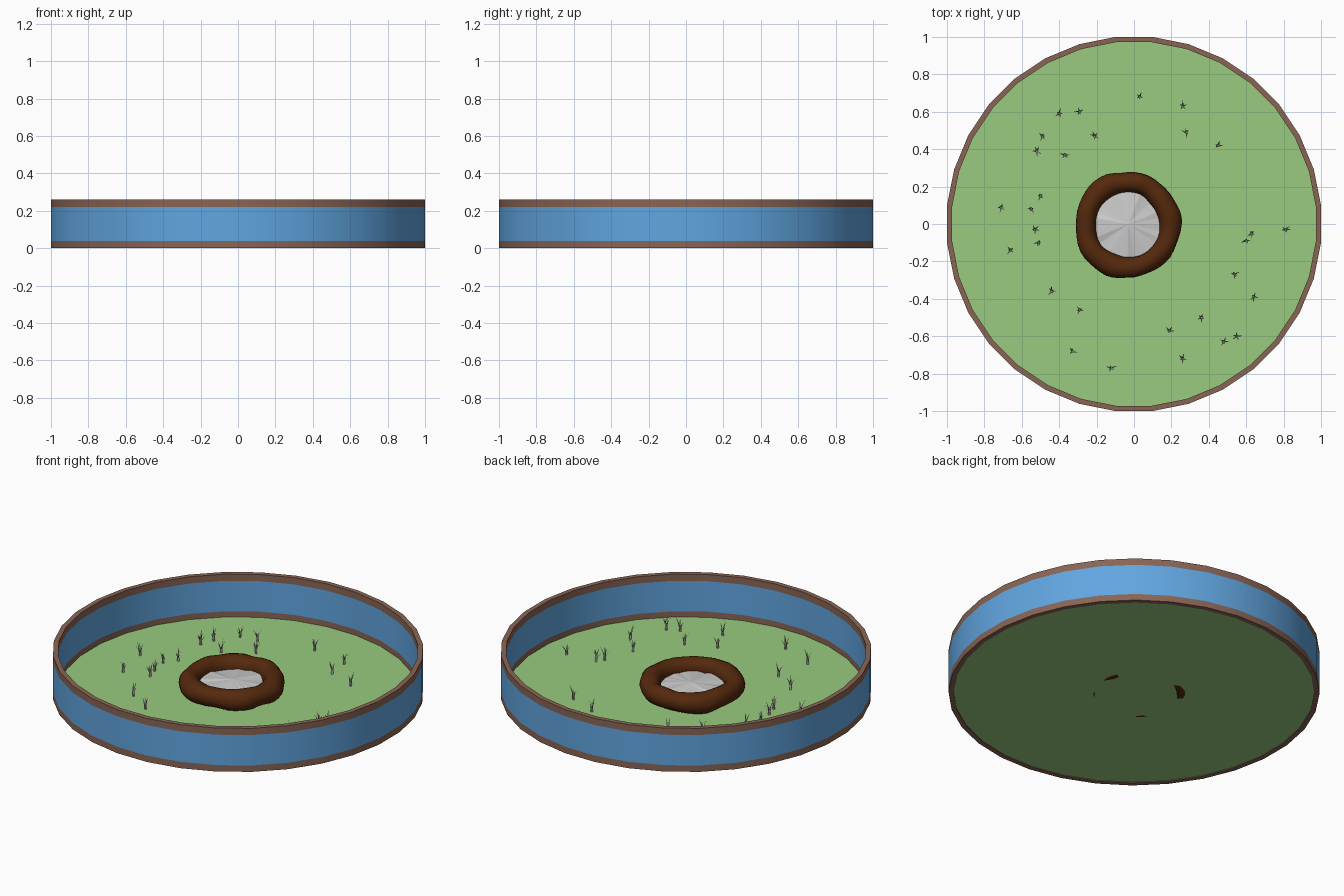
import bpy, bmesh, math, random
from mathutils import Vector, noise

if "Cube" in bpy.data.objects:
    bpy.data.objects.remove(bpy.data.objects["Cube"])

random.seed(4)
N = 32                              # sides of the enclosure
R = 1 / math.cos(math.pi / N)       # flat sides touch +-1


def material(name, rgb):
    m = bpy.data.materials.new(name)
    m.diffuse_color = (*rgb, 1)
    m.use_nodes = True
    m.node_tree.nodes["Principled BSDF"].inputs["Base Color"].default_value = m.diffuse_color
    return m


def make(name, verts, faces, mat=None, smooth=0):
    me = bpy.data.meshes.new(name)
    me.from_pydata(verts, [], faces)
    ob = bpy.data.objects.new(name, me)
    bpy.context.collection.objects.link(ob)
    if mat:
        me.materials.append(mat)
    if smooth:
        bpy.ops.object.select_all(action='DESELECT')
        ob.select_set(True)
        bpy.context.view_layer.objects.active = ob
        bpy.ops.object.shade_smooth_by_angle(angle=math.radians(smooth))
    return ob


def circle(r, z):
    return [(r * math.cos((i + .5) * math.tau / N),
             r * math.sin((i + .5) * math.tau / N), z) for i in range(N)]


def hoop(name, z0, z1, mat, r_in=.972, r_out=1.0):
    # square-section ring
    verts = []
    for r, z in ((r_in, z0), (r_out, z0), (r_out, z1), (r_in, z1)):
        verts += circle(r * R, z)
    faces = []
    for k in range(4):
        for i in range(N):
            j, m = (i + 1) % N, (k + 1) % 4
            faces.append((k * N + i, k * N + j, m * N + j, m * N + i))
    ob = make(name, verts, faces, mat, 30)
    bm = bmesh.new()
    bm.from_mesh(ob.data)
    bmesh.ops.recalc_face_normals(bm, faces=bm.faces)
    bm.to_mesh(ob.data)
    bm.free()


brown = material("rim_brown", (.25, .13, .09))
blue = material("wall_blue", (.12, .38, .75))
green = material("ground_green", (.32, .6, .21))
mud = material("mud_brown", (.09, .022, .004))

# Enclosure: lower rim, wall, upper rim
hoop("lower_rim", 0, .038, brown)
hoop("wall", .038, .22, blue)
hoop("upper_rim", .22, .26, brown)

# Flat ground
make("ground", circle(.975 * R, .004), [tuple(range(N))], green)

# Lumpy mud bank around the pool
MA, MI = 48, 14
cx, cy = -.035, -.003
verts, faces = [], []
for i in range(MA):
    a = math.tau * i / MA
    for k in range(MI):
        b = math.tau * k / MI
        d = Vector((math.cos(a), math.sin(a), 0))
        p = d * (.229 + .055 * math.cos(b)) + Vector((0, 0, .063 + .055 * math.sin(b)))
        out = d * math.cos(b) + Vector((0, 0, math.sin(b)))
        p += out * (.014 * noise.noise(p * 9 + Vector((3, 1, 7))) + .003)
        verts.append((p.x + cx, p.y + cy, max(p.z, .001)))
        i2, k2 = (i + 1) % MA, (k + 1) % MI
        faces.append((i * MI + k, i2 * MI + k, i2 * MI + k2, i * MI + k2))
make("mud_bank", verts, faces, mud, 60)

# Shallow rippled water cone inside the bank
verts = [(-.03, 0, .078)]
faces = []
for i in range(N):
    a = math.tau * i / N
    verts.append((cx + .21 * math.cos(a), cy + .21 * math.sin(a),
                  .056 + random.uniform(-.008, .008)))
    faces.append((0, i + 1, (i + 1) % N + 1))
make("pool_surface", verts, faces)

# Grass tufts: thin tapering blades that bend outward
spots = [(.03, .68), (.26, .63), (.28, .49), (.45, .42), (-.40, .59), (-.29, .60),
         (-.49, .47), (-.21, .47), (-.52, .39), (-.37, .37), (-.50, .15), (-.71, .09),
         (-.55, .08), (-.53, -.03), (-.51, -.10), (-.66, -.14), (-.44, -.36),
         (-.29, -.46), (-.33, -.68), (-.12, -.77), (.19, -.57), (.36, -.50),
         (.26, -.72), (.48, -.63), (.55, -.60), (.64, -.39), (.54, -.27),
         (.60, -.09), (.63, -.05), (.81, -.03)]
for n, (x, y) in enumerate(spots, 1):
    verts, faces = [], []
    turn = random.uniform(0, math.tau)
    for b in range(5):
        a = turn + b * math.tau / 5 + random.uniform(-.4, .4)
        d = Vector((math.cos(a), math.sin(a), 0))
        side = Vector((-d.y, d.x, 0))
        h = random.uniform(.045, .08)
        lean = random.uniform(.008, .026)
        s = len(verts)
        for t, w in ((0, .005), (.5, .004), (.8, .0025), (1, .0006)):
            c = Vector((x, y, .004)) + d * (.004 + lean * t ** 3) + Vector((0, 0, h * t))
            verts += [c - side * w, c + side * w]
        faces += [(s + q, s + q + 1, s + q + 3, s + q + 2) for q in (0, 2, 4)]
    make(f"grass_tuft_{n}", verts, faces)
